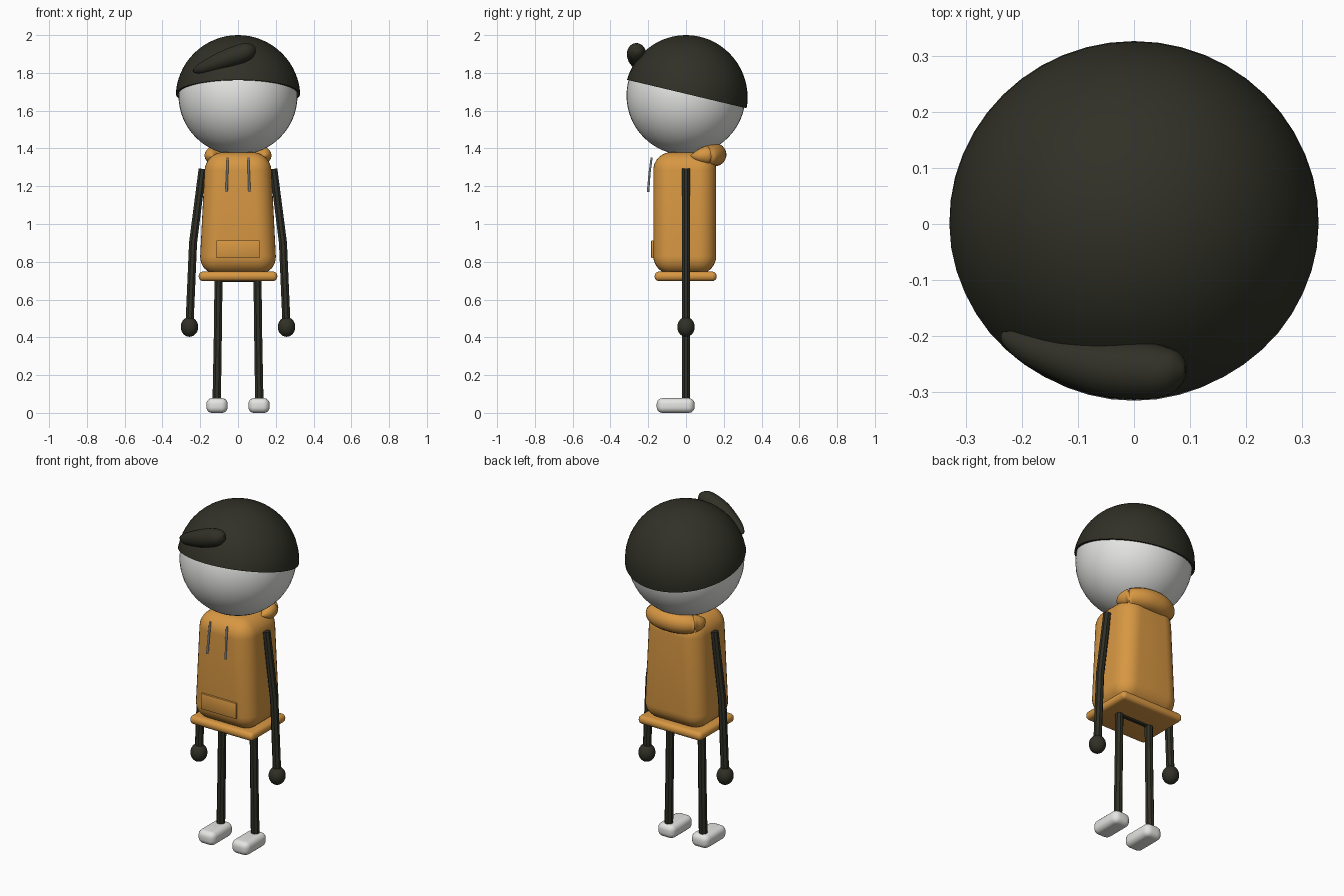
import bpy, bmesh, math
from mathutils import Vector

cube = bpy.data.objects.get("Cube")
if cube:
    bpy.data.objects.remove(cube, do_unlink=True)


def material(name, r, g, b):
    m = bpy.data.materials.new(name)
    m.use_nodes = True
    m.diffuse_color = (r, g, b, 1)
    m.node_tree.nodes["Principled BSDF"].inputs["Base Color"].default_value = (r, g, b, 1)
    return m


CHARCOAL = material("charcoal", 0.03, 0.03, 0.02)
ORANGE = material("orange", 0.68, 0.31, 0.055)
WHITE = material("off white", 0.78, 0.78, 0.76)
GREY = material("cord grey", 0.55, 0.6, 0.66)


def finish(bm, name, mat, angle=40):
    bmesh.ops.recalc_face_normals(bm, faces=bm.faces)
    me = bpy.data.meshes.new(name)
    bm.to_mesh(me)
    bm.free()
    me.materials.append(mat)
    ob = bpy.data.objects.new(name, me)
    bpy.context.collection.objects.link(ob)
    bpy.ops.object.select_all(action='DESELECT')
    ob.select_set(True)
    bpy.context.view_layer.objects.active = ob
    bpy.ops.object.shade_smooth_by_angle(angle=math.radians(angle))
    return ob


def ball(name, centre, size, mat, cut=None):
    bm = bmesh.new()
    bmesh.ops.create_uvsphere(bm, u_segments=48, v_segments=32, radius=1)
    for v in bm.verts:
        v.co = Vector(centre) + v.co * Vector(size)
    if cut:
        bmesh.ops.bisect_plane(bm, geom=bm.verts[:] + bm.edges[:] + bm.faces[:],
                               plane_co=cut[0], plane_no=cut[1], clear_inner=True)
        bmesh.ops.holes_fill(bm, edges=[e for e in bm.edges if e.is_boundary])
    return finish(bm, name, mat)


def box(name, low, high, mat, bevel=0, segments=6, top_x=1, plan_bevel=0):
    low, high = Vector(low), Vector(high)
    mid, size = (low + high) / 2, high - low
    bm = bmesh.new()
    bmesh.ops.create_cube(bm, size=1)
    for v in bm.verts:
        v.co = v.co * size
        if v.co.z > 0:
            v.co.x *= top_x
        v.co += mid
    # round the upright corners first when they need their own radius
    if plan_bevel:
        upright = [e for e in bm.edges if abs(e.verts[0].co.z - e.verts[1].co.z) > 0.01]
        bmesh.ops.bevel(bm, geom=upright, offset=plan_bevel, segments=segments,
                        profile=0.5, affect='EDGES')
    if bevel:
        rims = [e for e in bm.edges if not plan_bevel
                or abs(e.verts[0].co.z - e.verts[1].co.z) < 0.001]
        bmesh.ops.bevel(bm, geom=rims, offset=bevel, segments=segments,
                        profile=0.5, affect='EDGES', clamp_overlap=True)
    return finish(bm, name, mat)


def tube(name, path, mat, sides=10, smooth_steps=0, angle=40):
    """Sweep circles along (x, y, z, radius) points."""
    pts = [Vector(p) for p in path]
    if smooth_steps:
        # spline through the points
        ext = [2 * pts[0] - pts[1]] + pts + [2 * pts[-1] - pts[-2]]
        out = []
        for a, b, c, d in zip(ext, ext[1:], ext[2:], ext[3:]):
            for i in range(smooth_steps):
                t = i / smooth_steps
                out.append(0.5 * (2 * b + (c - a) * t + (2 * a - 5 * b + 4 * c - d) * t * t
                                  + (3 * b - a - 3 * c + d) * t ** 3))
        pts = out + [pts[-1]]
    bm = bmesh.new()
    rings = []
    for i, p in enumerate(pts):
        direction = (pts[min(i + 1, len(pts) - 1)] - pts[max(i - 1, 0)]).xyz.normalized()
        ref = Vector((0, 1, 0)) if abs(direction.y) < 0.8 else Vector((0, 0, 1))
        u = direction.cross(ref).normalized()
        w = direction.cross(u)
        rings.append([bm.verts.new(p.xyz + max(p.w, 0.001) * (
            u * math.cos(2 * math.pi * (k + 0.5) / sides) + w * math.sin(2 * math.pi * (k + 0.5) / sides)))
            for k in range(sides)])
    for a, b in zip(rings, rings[1:]):
        for k in range(sides):
            n = (k + 1) % sides
            bm.faces.new((a[k], a[n], b[n], b[k]))
    bm.faces.new(rings[0])
    bm.faces.new(rings[-1])
    return finish(bm, name, mat, angle)


# head and tilted cap
ball("head", (0, 0, 1.68), (0.315, 0.315, 0.315), WHITE)
ball("cap", (0, 0, 1.67), (0.33, 0.326, 0.33), CHARCOAL,
     cut=((0, 0, 1.689), (0, 0.232, 0.973)))
tube("cap_tuft", [(-0.235, -0.195, 1.812, 0.004), (-0.22, -0.205, 1.815, 0.018),
                  (-0.17, -0.225, 1.832, 0.035), (-0.06, -0.255, 1.875, 0.05),
                  (0.03, -0.262, 1.907, 0.05), (0.07, -0.26, 1.922, 0.037),
                  (0.088, -0.26, 1.929, 0.018), (0.092, -0.26, 1.93, 0.002)],
     CHARCOAL, sides=20, smooth_steps=5, angle=70)

# hoodie
box("torso", (-0.205, -0.173, 0.735), (0.205, 0.16, 1.38), ORANGE, bevel=0.095, segments=8, top_x=0.84)
box("hem", (-0.208, -0.166, 0.698), (0.208, 0.162, 0.748), ORANGE, bevel=0.023, segments=5)
box("pocket", (-0.115, -0.184, 0.82), (0.115, -0.16, 0.913), ORANGE, bevel=0.003, segments=2)
half = [(0.135, 0.025, 1.36, 0.002), (0.139, 0.05, 1.36, 0.024),
        (0.137, 0.085, 1.362, 0.042), (0.115, 0.122, 1.364, 0.053), (0.06, 0.146, 1.366, 0.06)]
tube("hood", half + [(0, 0.152, 1.367, 0.062)] + [(-x, y, z, r) for x, y, z, r in reversed(half)],
     ORANGE, sides=20, smooth_steps=5, angle=70)

# limbs, shoes and drawstrings on both sides
for side, s in (("left", 1), ("right", -1)):
    tube(side + "_arm", [(s * 0.188, 0, 1.292, 0.022), (s * 0.238, 0, 0.9, 0.023),
                         (s * 0.257, 0, 0.46, 0.023)], CHARCOAL, sides=8)
    ball(side + "_hand", (s * 0.257, 0, 0.455), (0.046, 0.046, 0.052), CHARCOAL)
    tube(side + "_leg", [(s * 0.103, 0, 0.72, 0.023), (s * 0.107, 0, 0.4, 0.023),
                         (s * 0.113, 0, 0.05, 0.024)], CHARCOAL, sides=8)
    x = s * 0.111
    box(side + "_shoe", (x - 0.056, -0.155, 0), (x + 0.056, 0.045, 0.078), WHITE,
        bevel=0.03, segments=5, plan_bevel=0.035)
    tube(side + "_drawstring", [(s * 0.055, -0.182, 1.352, 0.006), (s * 0.057, -0.193, 1.27, 0.006),
                                (s * 0.061, -0.201, 1.17, 0.007)], GREY, sides=8)

# bar joining the legs under the hem
tube("hip_bar", [(-0.11, 0, 0.712, 0.022), (0.11, 0, 0.712, 0.022)], CHARCOAL, sides=8)
